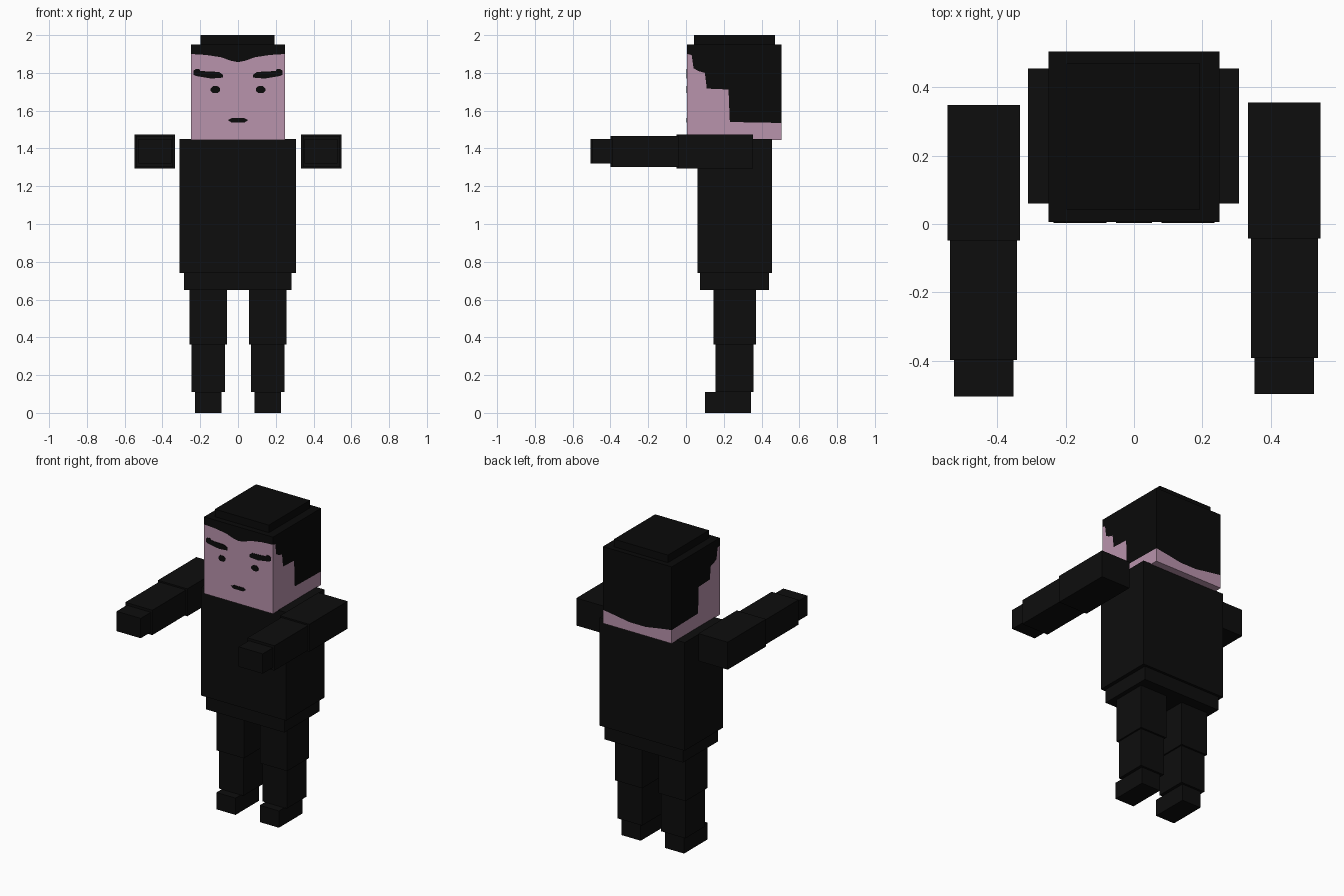
import bpy, bmesh

if "Cube" in bpy.data.objects:
    bpy.data.objects.remove(bpy.data.objects["Cube"])


def material(name, rgb):
    m = bpy.data.materials.new(name)
    m.diffuse_color = (*rgb, 1.0)
    m.use_nodes = True
    m.node_tree.nodes["Principled BSDF"].inputs["Base Color"].default_value = m.diffuse_color
    return m


SKIN = material("skin", (0.485, 0.292, 0.413))
SUIT = material("black_cloth", (0.004, 0.004, 0.004))
HAIR = material("black_hair", (0.003, 0.003, 0.003))


def finish(name, bm, mats):
    me = bpy.data.meshes.new(name)
    bm.to_mesh(me)
    bm.free()
    for m in mats:
        me.materials.append(m)
    ob = bpy.data.objects.new(name, me)
    bpy.context.collection.objects.link(ob)
    return ob


def box(name, x, y, z, mat):
    bm = bmesh.new()
    bmesh.ops.create_cube(bm, size=1)
    for v in bm.verts:
        v.co = [r[0] + (c + 0.5) * (r[1] - r[0]) for r, c in zip((x, y, z), v.co)]
    return finish(name, bm, [mat])


def plate(name, outline, y0, y1, mat):
    """Thin plate on the face, outline given in x and z."""
    bm = bmesh.new()
    f = bm.faces.new([bm.verts.new((x, y0, z)) for x, z in outline])
    r = bmesh.ops.extrude_face_region(bm, geom=[f])
    for v in r["geom"]:
        if isinstance(v, bmesh.types.BMVert):
            v.co.y = y1
    bmesh.ops.recalc_face_normals(bm, faces=bm.faces)
    return finish(name, bm, [mat])


# Head: each side is split by a hairline, hair above and skin below
HX, Y0, Y1, Z0, Z1 = 0.25, 0.006, 0.505, 1.446, 1.95
fringe = [(-HX, 1.90), (-0.17, 1.895), (-0.09, 1.883), (-0.04, 1.865), (0, 1.857),
          (0.04, 1.865), (0.09, 1.883), (0.17, 1.895), (HX, 1.90)]
sideburn = [(Y0, 1.90), (0.03, 1.895), (0.04, 1.825), (0.065, 1.81), (0.10, 1.80), (0.11, 1.717),
            (0.225, 1.712), (0.232, 1.54), (Y1, 1.535)]
nape = [(-HX, 1.535), (-0.15, 1.52), (-0.06, 1.505), (0.06, 1.505),
        (0.15, 1.52), (HX, 1.535)]
bm = bmesh.new()


def split_side(line, place):
    a, b = line[0][0], line[-1][0]
    for idx, z in ((0, Z0), (1, Z1)):
        pts = line + [(b, z), (a, z)]
        bm.faces.new([bm.verts.new(place(u, h)) for u, h in pts]).material_index = idx


split_side(fringe, lambda u, z: (u, Y0, z))
split_side(nape, lambda u, z: (u, Y1, z))
for sx in (-HX, HX):
    split_side(sideburn, lambda u, z: (sx, u, z))
for idx, z in ((0, Z0), (1, Z1)):
    corners = [(-HX, Y0, z), (HX, Y0, z), (HX, Y1, z), (-HX, Y1, z)]
    bm.faces.new([bm.verts.new(c) for c in corners]).material_index = idx
bmesh.ops.remove_doubles(bm, verts=bm.verts, dist=0.0005)
bmesh.ops.recalc_face_normals(bm, faces=bm.faces)
finish("head", bm, [SKIN, HAIR])
box("hair_top", (-0.198, 0.194), (0.043, 0.47), (Z1, 2.0), HAIR)

# Facial features
brow = [(0.08, 1.775), (0.08, 1.79), (0.10, 1.805), (0.20, 1.81), (0.205, 1.82),
        (0.225, 1.82), (0.236, 1.81), (0.236, 1.79), (0.22, 1.783), (0.14, 1.77)]
eye = [(0.094, 1.705), (0.094, 1.717), (0.108, 1.73), (0.132, 1.73), (0.145, 1.717),
       (0.145, 1.705), (0.132, 1.693), (0.108, 1.693)]
for s, side in ((-1, "left"), (1, "right")):
    plate(side + "_eyebrow", [(s * x, z) for x, z in brow], Y0, Y0 - 0.003, HAIR)
    plate(side + "_eye", [(s * x, z) for x, z in eye], Y0, Y0 - 0.003, HAIR)
mouth = [(-0.053, 1.55), (-0.035, 1.56), (0.035, 1.56), (0.053, 1.55),
         (0.035, 1.537), (-0.035, 1.537)]
plate("mouth", mouth, Y0, Y0 - 0.003, HAIR)

# Body
box("torso", (-0.31, 0.308), (0.06, 0.456), (0.74, 1.45), SUIT)
box("hips", (-0.286, 0.284), (0.075, 0.44), (0.65, 0.74), SUIT)

# Legs and arms, with the arms reaching forward
for s, side, dy in ((-1, "left", -0.007), (1, "right", 0.0)):
    def limb(name, inner, outer, y, z):
        box(side + name, sorted((s * inner, s * outer)), y, z, SUIT)

    limb("_thigh", 0.059, 0.256, (0.145, 0.37), (0.362, 0.65))
    limb("_shin", 0.068, 0.246, (0.155, 0.358), (0.11, 0.362))
    limb("_foot", 0.088, 0.227, (0.10, 0.344), (0.0, 0.11))
    limb("_upper_arm", 0.334, 0.547, (-0.042 + dy, 0.356 + dy), (1.295, 1.475))
    limb("_forearm", 0.343, 0.539, (-0.392 + dy, -0.042 + dy), (1.303, 1.466))
    limb("_hand", 0.353, 0.528, (-0.498 + dy, -0.392 + dy), (1.32, 1.45))
